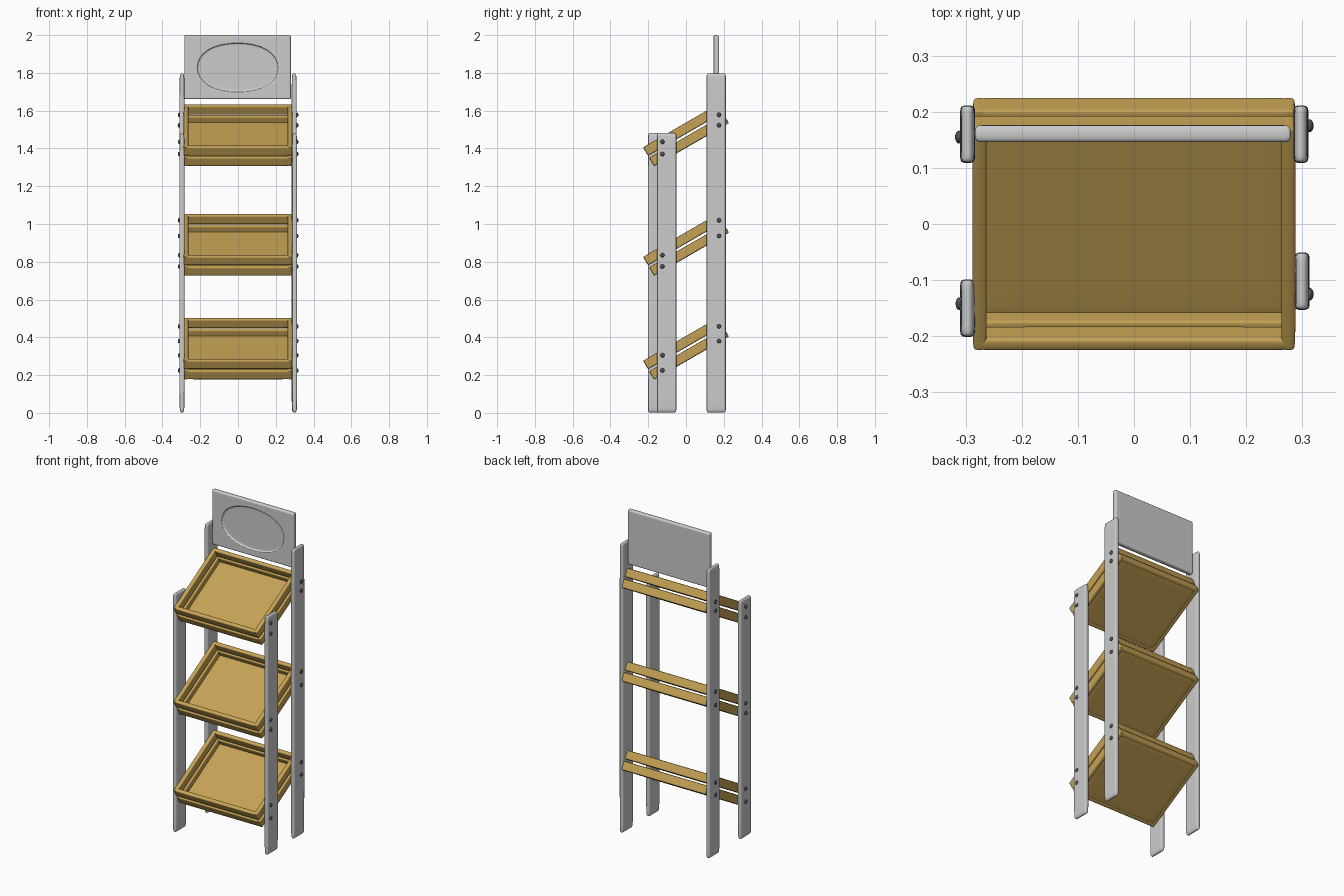
import bpy, bmesh, math
from mathutils import Matrix, Vector

if "Cube" in bpy.data.objects:
    bpy.data.objects.remove(bpy.data.objects["Cube"])


def material(name, rgb):
    m = bpy.data.materials.new(name)
    m.diffuse_color = (*rgb, 1)
    m.use_nodes = True
    m.node_tree.nodes["Principled BSDF"].inputs["Base Color"].default_value = m.diffuse_color
    return m


WOOD = material("wood", (0.56, 0.36, 0.09))
DARK = material("dark_metal", (0.08, 0.08, 0.08))


def lattice(xs, ys, zs):
    """Box shell with an edge loop at every listed coordinate."""
    bm = bmesh.new()
    axes = (xs, ys, zs)
    verts = {}

    def v(idx):
        if idx not in verts:
            verts[idx] = bm.verts.new([axes[k][idx[k]] for k in range(3)])
        return verts[idx]

    for a in range(3):
        b, c = (a + 1) % 3, (a + 2) % 3
        for end in (0, len(axes[a]) - 1):
            for i in range(len(axes[b]) - 1):
                for j in range(len(axes[c]) - 1):
                    quad = []
                    for di, dj in ((0, 0), (1, 0), (1, 1), (0, 1)):
                        idx = [0, 0, 0]
                        idx[a], idx[b], idx[c] = end, i + di, j + dj
                        quad.append(v(tuple(idx)))
                    bm.faces.new(quad)
    bmesh.ops.recalc_face_normals(bm, faces=bm.faces)
    return bm


def finish(bm, name, mat=None, matrix=None, levels=3):
    me = bpy.data.meshes.new(name)
    for f in bm.faces:
        f.smooth = True
    bm.to_mesh(me)
    bm.free()
    ob = bpy.data.objects.new(name, me)
    bpy.context.collection.objects.link(ob)
    if mat:
        me.materials.append(mat)
    if matrix:
        ob.matrix_world = matrix
    if levels:
        mod = ob.modifiers.new("smooth", 'SUBSURF')
        mod.levels = mod.render_levels = levels
    return ob


def span(lo, hi, loop=None):
    return [lo, hi] if loop is None else [lo, lo + loop, hi - loop, hi]


# Four legs
for name, x, y, top in (("back_leg_left", -0.2965, 0.16, 1.8),
                        ("back_leg_right", 0.2975, 0.16, 1.8),
                        ("front_leg_left", -0.2965, -0.15, 1.485),
                        ("front_leg_right", 0.2995, -0.102, 1.485)):
    finish(lattice(span(x - 0.0135, x + 0.0135), span(y - 0.052, y + 0.052, 0.012),
                   span(0, top, 0.05)), name)

# Three tilted trays: floor panel and two slats on every side
L, H, S = 0.229, 0.0585, 0.053
for n, z in enumerate((0.34, 0.89, 1.47), 1):
    tilt = Matrix.Translation((0, 0, z)) @ Matrix.Rotation(math.radians(30), 4, 'X')
    finish(lattice(span(-0.27, 0.27, 0.02), span(-0.215, 0.215, 0.02),
                   span(-H, -H + 0.02)), f"tray_{n}_floor", WOOD, tilt)
    for row, lo in (("lower", -H), ("upper", H - S)):
        zs = span(lo, lo + S, 0.009)
        for side, s in (("left", -1), ("right", 1)):
            x = s * 0.275
            finish(lattice(span(x - 0.0125, x + 0.0125), span(-L, L, 0.012), zs),
                   f"tray_{n}_{side}_{row}_slat", WOOD, tilt)
        for side, s in (("front", -1), ("back", 1)):
            y = s * (L - 0.012)
            finish(lattice(span(-0.28, 0.28, 0.012), span(y - 0.012, y + 0.012), zs),
                   f"tray_{n}_{side}_{row}_slat", WOOD, tilt)

# Header sign with a recessed front panel
bm = lattice([-0.284, -0.272, -0.238, 0.234, 0.268, 0.28], [0.146, 0.176],
             [1.66, 1.672, 1.684, 1.973, 1.988, 2.0])
face = min(bm.faces, key=lambda f: (f.calc_center_median() - Vector((0, 0.146, 1.83))).length)
for thick, depth in ((0.004, 0), (0.006, -0.01), (0.012, 0)):
    bmesh.ops.inset_region(bm, faces=[face], thickness=thick, depth=depth)
finish(bm, "header_sign")

# Screw heads, two per tray on each leg
front_z = (0.225, 0.305, 0.775, 0.835, 1.37, 1.435)
back_z = (0.38, 0.458, 0.937, 1.02, 1.523, 1.578)
for leg, x, y, heights in (("back_left", -0.312, 0.155, back_z),
                           ("back_right", 0.313, 0.175, back_z),
                           ("front_left", -0.311, -0.142, front_z),
                           ("front_right", 0.313, -0.125, front_z)):
    for i, z in enumerate(heights, 1):
        bm = bmesh.new()
        bmesh.ops.create_uvsphere(bm, u_segments=16, v_segments=8, radius=1)
        bmesh.ops.scale(bm, vec=(0.007, 0.0115, 0.0115), verts=bm.verts)
        finish(bm, f"screw_{leg}_{i}", DARK, Matrix.Translation((x, y, z)), 0)
